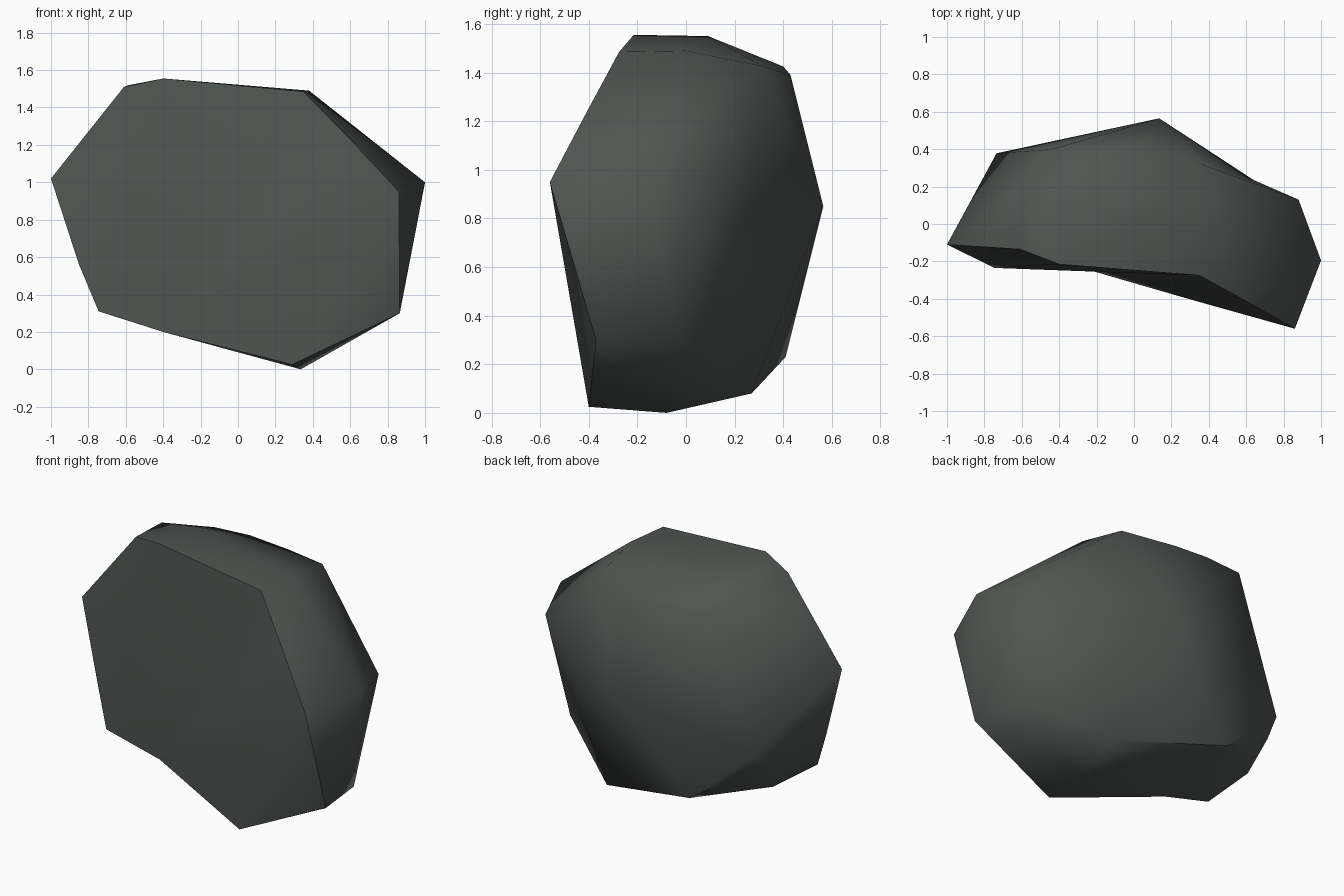
import bpy, bmesh
from mathutils import Vector

if "Cube" in bpy.data.objects:
    bpy.data.objects.remove(bpy.data.objects["Cube"])

# Chipped boulder: convex hull of its corner points, with a few dented corners
rim = {  # corners of the broad, nearly flat front face
    "A": (0.86, -0.56, 0.95), "B": (0.865, -0.37, 0.30), "C": (0.29, -0.40, 0.025),
    "E": (-0.745, -0.235, 0.31), "G": (-1.0, -0.11, 1.02),
    "H": (-0.61, -0.135, 1.51), "I": (-0.40, -0.215, 1.555),
    "J": (0.35, -0.275, 1.485)}
dented_rim = {  # final position, outward push used only while hulling
    "D": ((-0.40, -0.20, 0.20), (0, -0.08, -0.05)),
    "F": ((-0.85, -0.175, 0.56), (-0.03, 0, 0)),
    "K": ((0.58, -0.402, 1.25), (0.03, -0.02, 0.03))}
top_corners = [
    (-0.38, 0.09, 1.55), (0.38, 0.0, 1.49), (0.36, 0.32, 1.425),
    (-0.59, 0.09, 1.518), (-0.20, 0.40, 1.425), (0.05, 0.43, 1.39),
    (-0.44, 0.40, 1.41)]
side_corners = [
    (1.0, -0.195, 1.0), (0.88, 0.13, 0.95), (0.135, 0.565, 0.85),
    (-0.735, 0.378, 0.59)]
base_corners = [
    (0.81, -0.015, 0.285), (0.335, -0.08, 0.0),
    (-0.71, 0.155, 0.31), (-0.77, 0.255, 0.51)]

bm = bmesh.new()
V = {k: bm.verts.new(p) for k, p in rim.items()}
for p in top_corners + side_corners + base_corners:
    bm.verts.new(p)
crease_right = bm.verts.new((0.357, 0.27, 0.08))
crease_mid = bm.verts.new((-0.31, 0.41, 0.23))
dents = []


def dent(p, push):
    v = bm.verts.new(Vector(p) + Vector(push))
    dents.append((v, p))
    return v


for k, (p, push) in dented_rim.items():
    V[k] = dent(p, push)
crease_left = dent((-0.57, 0.297, 0.39), (-0.03, 0.04, -0.04))
dent((0.64, 0.235, 0.75), (0.06, 0.09, 0))

# A temporary apex keeps the front rim as one open loop
apex = bm.verts.new((-0.22, -1.2, 0.75))
bmesh.ops.convex_hull(bm, input=bm.verts)
bmesh.ops.delete(bm, geom=[apex], context='VERTS')
for v, p in dents:
    v.co = p

# Front face, gently folded
front = [bm.faces.new([V[c] for c in tri]) for tri in
         ("EJI", "EIH", "EHG", "EGF", "EDJ", "DKJ", "DAK", "DCA", "CBA")]
bmesh.ops.recalc_face_normals(bm, faces=bm.faces)

# Rounded back, crisp rim round the front face, crisp lower back crease
for f in bm.faces:
    f.smooth = True
front = set(front)
crease = {crease_left, crease_mid, crease_right}
for e in bm.edges:
    on_rim = sum(f in front for f in e.link_faces) == 1
    if on_rim or set(e.verts) <= crease:
        e.smooth = False

mesh = bpy.data.meshes.new("boulder")
bm.to_mesh(mesh)
bm.free()
boulder = bpy.data.objects.new("boulder", mesh)
bpy.context.collection.objects.link(boulder)

# Dark grey-green stone
stone = bpy.data.materials.new("dark grey stone")
stone.diffuse_color = (0.08, 0.092, 0.084, 1)
stone.use_nodes = True
stone.node_tree.nodes["Principled BSDF"].inputs["Base Color"].default_value = stone.diffuse_color
mesh.materials.append(stone)
